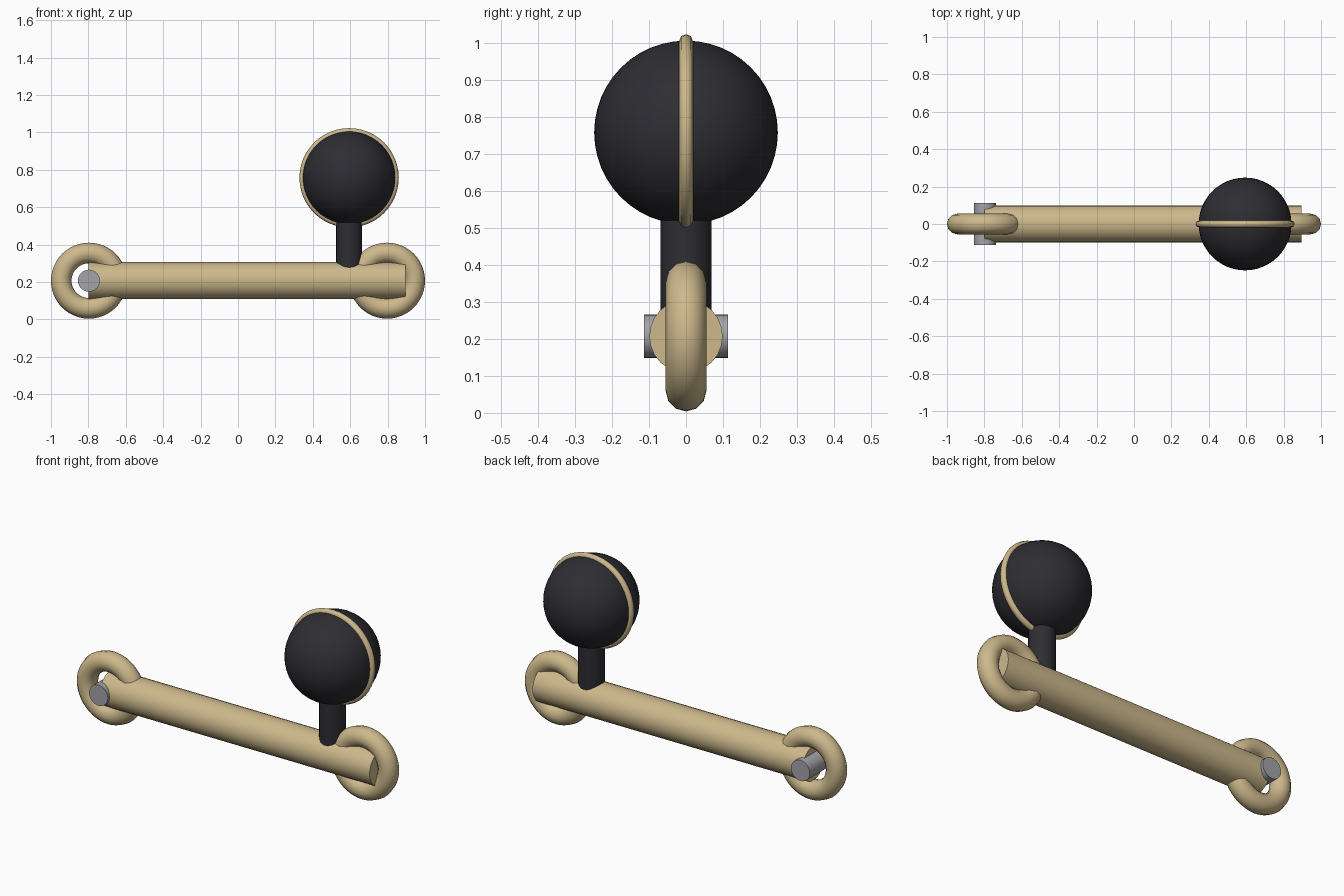
import bpy
import math

cube = bpy.data.objects.get("Cube")
if cube:
    bpy.data.objects.remove(cube, do_unlink=True)


def material(name, color):
    m = bpy.data.materials.new(name)
    m.use_nodes = True
    m.diffuse_color = (*color, 1)
    m.node_tree.nodes["Principled BSDF"].inputs["Base Color"].default_value = (*color, 1)
    return m


tan = material("tan", (0.61, 0.48, 0.26))
black = material("charcoal", (0.026, 0.026, 0.033))
steel = material("steel grey", (0.37, 0.37, 0.40))

AXIS_Z = 0.207
BALL_X = 0.594
QUARTER = math.pi / 2


def finish(name, mat):
    ob = bpy.context.object
    ob.name = name
    ob.data.materials.append(mat)
    bpy.ops.object.shade_smooth_by_angle(angle=math.radians(50))
    return ob


def rod(name, mat, radius, length, loc, rot=(0, 0, 0), sides=24):
    bpy.ops.mesh.primitive_cylinder_add(vertices=sides, radius=radius, depth=length,
                                        location=loc, rotation=rot)
    return finish(name, mat)


def ring(name, mat, major, minor, loc, sides):
    bpy.ops.mesh.primitive_torus_add(major_radius=major, minor_radius=minor,
                                     major_segments=48, minor_segments=sides,
                                     location=loc, rotation=(QUARTER, 0, 0))
    return finish(name, mat)


# Horizontal arm with a ring at each end
rod("arm", tan, 0.099, 1.695, (0.0475, 0, AXIS_Z), (0, QUARTER, 0))
ring("right_ring", tan, 0.148, 0.055, (-0.797, 0, AXIS_Z), 12)
ring("left_ring", tan, 0.148, 0.055, (0.797, 0, AXIS_Z), 12)

# Pivot pin through the right ring
rod("pivot_pin", steel, 0.059, 0.226, (-0.797, 0, AXIS_Z), (QUARTER, 0, 0))

# Handle: stem, ball and thin band around the ball
rod("handle_stem", black, 0.069, 0.36, (BALL_X, 0, 0.39))
bpy.ops.mesh.primitive_uv_sphere_add(segments=48, ring_count=24, radius=0.248,
                                     location=(BALL_X, 0, 0.757))
finish("handle_ball", black)
ring("ball_band", tan, 0.247, 0.0185, (BALL_X, 0, 0.757), 8)
